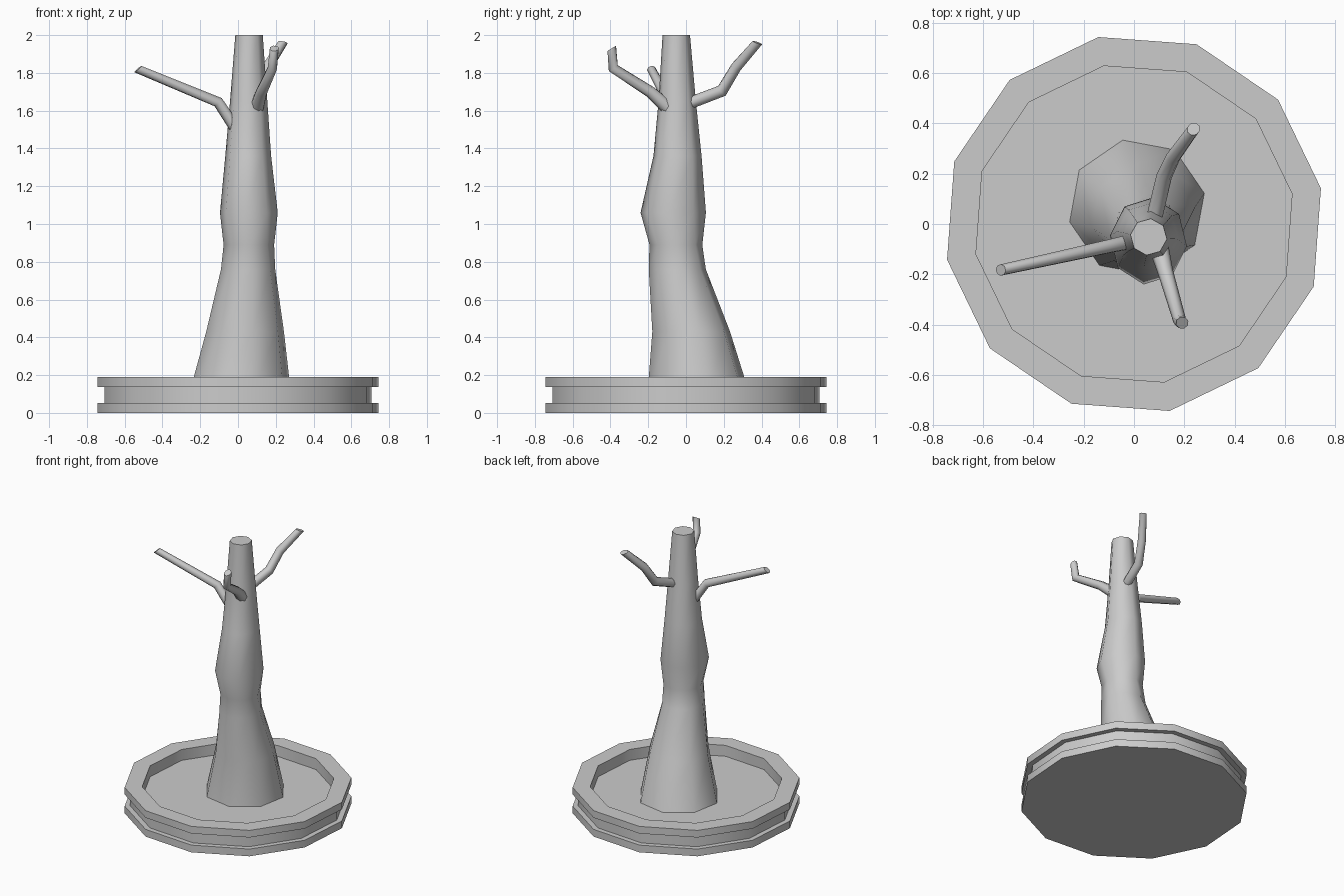
import bpy
from math import sin, cos, radians, pi
from mathutils import Vector

if "Cube" in bpy.data.objects:
    bpy.data.objects.remove(bpy.data.objects["Cube"])


def loft(name, rings, angle, caps=True):
    """Skin a list of equal-length vertex rings into one object."""
    n = len(rings[0])
    verts = [v for r in rings for v in r]
    faces = []
    for k in range(len(rings) - 1):
        for i in range(n):
            j = (i + 1) % n
            faces.append((k*n + i, k*n + j, (k+1)*n + j, (k+1)*n + i))
    if caps:
        faces.append(tuple(reversed(range(n))))
        faces.append(tuple(range((len(rings)-1)*n, len(rings)*n)))
    me = bpy.data.meshes.new(name)
    me.from_pydata(verts, [], faces)
    ob = bpy.data.objects.new(name, me)
    bpy.context.collection.objects.link(ob)
    bpy.ops.object.select_all(action='DESELECT')
    ob.select_set(True)
    bpy.context.view_layer.objects.active = ob
    bpy.ops.object.shade_smooth_by_angle(angle=radians(angle))
    return ob


def flat_ring(cx, cy, z, rx, ry, off, n):
    return [Vector((cx + rx*cos(radians(off) + 2*pi*i/n),
                    cy + ry*sin(radians(off) + 2*pi*i/n), z)) for i in range(n)]


# Grooved twelve-sided base with a sunken top
profile = [(0.757, 0), (0.757, 0.053), (0.72, 0.053), (0.72, 0.138),
           (0.757, 0.138), (0.757, 0.19), (0.64, 0.19), (0.64, 0.11)]
loft("base", [flat_ring(0, 0, z, r, r, 10.8, 12) for r, z in profile], 35)

# Trunk: z, min x, max x, min y, max y, twist of the octagon
sections = [(0.10, -0.262, 0.284, -0.207, 0.34, 12),
            (0.43, -0.17, 0.245, -0.18, 0.235, 11),
            (0.76, -0.09, 0.197, -0.197, 0.105, 8),
            (0.89, -0.075, 0.19, -0.192, 0.085, 2),
            (1.06, -0.095, 0.21, -0.24, 0.105, -7),
            (1.36, -0.067, 0.175, -0.172, 0.082, -7),
            (1.65, -0.042, 0.155, -0.145, 0.052, -7),
            (2.00, -0.014, 0.131, -0.124, 0.021, -7)]
loft("trunk", [flat_ring((a+b)/2, (c+d)/2, z, (b-a)/1.98, (d-c)/1.98, t, 8)
               for z, a, b, c, d, t in sections], 50)


def branch(name, pts, radii, tip_normal, n=8):
    """Tube along a path, mitred at the bends, with a chosen tip plane."""
    pts = [Vector(p) for p in pts]
    d0 = (pts[1] - pts[0]).normalized()
    u = d0.orthogonal().normalized()
    w = d0.cross(u)
    ring = [pts[0] + radii[0]*(u*cos(2*pi*i/n) + w*sin(2*pi*i/n)) for i in range(n)]
    rings = [ring]
    for k in range(1, len(pts)):
        d = (pts[k] - pts[k-1]).normalized()
        if k < len(pts) - 1:
            nrm = (d + (pts[k+1] - pts[k]).normalized()).normalized()
        else:
            nrm = Vector(tip_normal).normalized()
        s = radii[k] / radii[k-1]
        new = []
        for v in ring:
            off = v - pts[k-1]
            off = (off - d*off.dot(d)) * s
            new.append(pts[k] + off - d*(off.dot(nrm) / d.dot(nrm)))
        rings.append(new)
        ring = new
    return loft(name, rings, 50)


# Three bent branches with cut tips
branch("left_branch", [(0.03, -0.06, 1.44), (-0.105, -0.09, 1.645), (-0.53, -0.183, 1.82)],
       [0.032, 0.028, 0.023], (-0.75, -0.15, 0.9))
branch("front_branch", [(0.09, -0.06, 1.585), (0.125, -0.19, 1.70),
                        (0.182, -0.385, 1.825), (0.192, -0.393, 1.93)],
       [0.042, 0.031, 0.026, 0.025], (0.0, -0.55, 0.9))
branch("back_branch", [(0.07, -0.02, 1.625), (0.12, 0.19, 1.705),
                       (0.155, 0.265, 1.83), (0.237, 0.378, 1.96)],
       [0.032, 0.031, 0.029, 0.025], (0.15, 0.3, 0.95))
